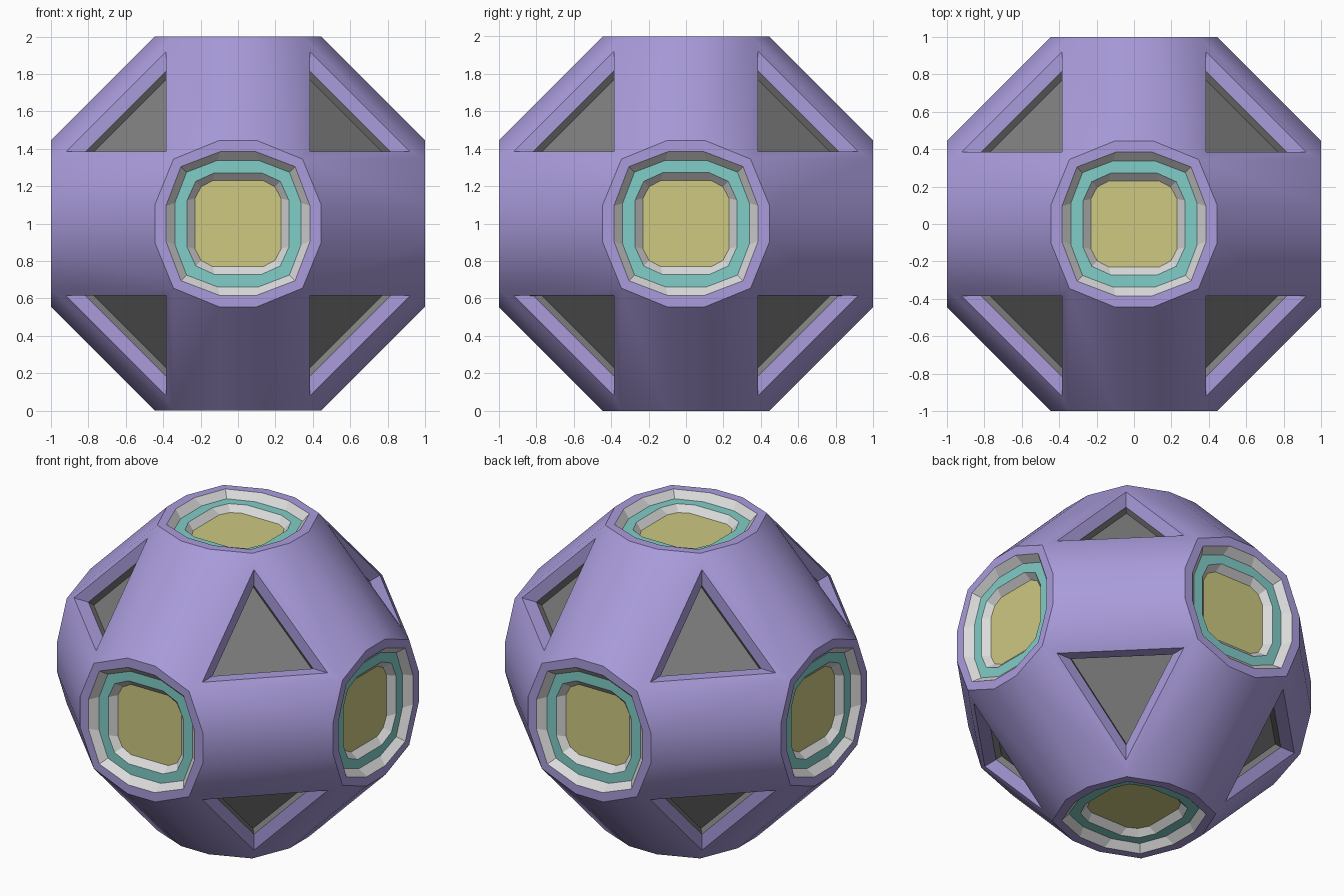
import bpy, bmesh, math
from mathutils import Vector

if "Cube" in bpy.data.objects:
    bpy.data.objects.remove(bpy.data.objects["Cube"])

CENTRE = Vector((0, 0, 1))


def material(name, rgb):
    m = bpy.data.materials.new(name)
    m.diffuse_color = (*rgb, 1)
    m.use_nodes = True
    m.node_tree.nodes["Principled BSDF"].inputs["Base Color"].default_value = m.diffuse_color
    return m


PURPLE = material("lavender", (0.40, 0.33, 0.71))
TEAL = material("teal", (0.22, 0.61, 0.57))
WHITE = material("pale grey", (0.70, 0.70, 0.70))
YELLOW = material("pale yellow", (0.61, 0.58, 0.22))
GREY = material("mid grey", (0.21, 0.21, 0.21))

AXES = [Vector(a) for a in ((1, 0, 0), (-1, 0, 0), (0, 1, 0), (0, -1, 0), (0, 0, 1), (0, 0, -1))]
CORNERS = [Vector((x, y, z)) for x in (1, -1) for y in (1, -1) for z in (1, -1)]


def port_loop(n, half, flat, corner, depth):
    """Twelve-sided rounded square, on the cube side facing n."""
    u = Vector((n.y, n.z, n.x))
    v = n.cross(u)
    pts = []
    for k in range(4):
        for a, b in ((half, -flat), (half, flat), (corner, corner)):
            for _ in range(k):
                a, b = -b, a
            pts.append(CENTRE + n * (1 - depth) + u * a + v * b)
    return pts


def tri_loop(c, inset, depth):
    """Corner triangle, inset in its plane and pushed inward."""
    n = c.normalized()
    base = [Vector((1, .345, .345)), Vector((.345, 1, .345)), Vector((.345, .345, 1))]
    base = [Vector((p.x * c.x, p.y * c.y, p.z * c.z)) for p in base]
    if c.x * c.y * c.z < 0:
        base.reverse()
    mid = sum(base, Vector()) / 3
    s = 1 - inset / 0.2673
    return [CENTRE + mid + (p - mid) * s - n * depth for p in base]


def loft(bm, loops, mats, cap=None):
    """Join successive loops with quads; optionally fill the last one."""
    rows = [[bm.verts.new(p) for p in lp] for lp in loops]
    for r0, r1, m in zip(rows, rows[1:], mats):
        for i in range(len(r0)):
            j = (i + 1) % len(r0)
            bm.faces.new((r0[i], r0[j], r1[j], r1[i])).material_index = m
    if cap is not None:
        bm.faces.new(rows[-1]).material_index = cap


def finish(bm, name, mats):
    me = bpy.data.meshes.new(name)
    bm.to_mesh(me)
    bm.free()
    ob = bpy.data.objects.new(name, me)
    for m in mats:
        me.materials.append(m)
    bpy.context.collection.objects.link(ob)
    return ob


# Shell: hull of six port outlines, with the port and corner faces opened
bm = bmesh.new()
for n in AXES:
    for p in port_loop(n, .445, .10, .345, 0):
        bm.verts.new(p)
bmesh.ops.convex_hull(bm, input=bm.verts[:])
bmesh.ops.dissolve_limit(bm, angle_limit=math.radians(1), verts=bm.verts[:], edges=bm.edges[:])
bm.normal_update()
opened = [f for f in bm.faces if max(abs(c) for c in f.normal) > .99
          or min(abs(c) for c in f.normal) > .55]
bmesh.ops.delete(bm, geom=opened, context='FACES_ONLY')
# Flat rims of the ports and bevelled rims of the corner recesses
for n in AXES:
    loft(bm, [port_loop(n, .445, .10, .345, 0), port_loop(n, .385, .095, .305, 0)], [0])
for c in CORNERS:
    loft(bm, [tri_loop(c, 0, 0), tri_loop(c, .049, 0), tri_loop(c, .092, .06)], [0, 0])
bmesh.ops.remove_doubles(bm, verts=bm.verts[:], dist=1e-4)
shell = finish(bm, "shell", [PURPLE])
bpy.context.view_layer.objects.active = shell
shell.select_set(True)
bpy.ops.object.shade_smooth_by_angle(angle=math.radians(30))

# Round ports: pale funnel, teal ring, second funnel, yellow window
for n, side in zip(AXES, ("right", "left", "back", "front", "top", "bottom")):
    bm = bmesh.new()
    loft(bm, [port_loop(n, .385, .095, .305, 0),
              port_loop(n, .338, .11, .275, .045),
              port_loop(n, .272, .125, .226, .045),
              port_loop(n, .230, .135, .197, .085)], [0, 1, 0], cap=2)
    finish(bm, side + "_port", [WHITE, TEAL, YELLOW])

# Grey panels at the bottom of the corner recesses
for i, c in enumerate(CORNERS):
    bm = bmesh.new()
    loft(bm, [tri_loop(c, .092, .06), tri_loop(c, .092, .10)], [0], cap=0)
    finish(bm, "corner_panel_%d" % (i + 1), [GREY])
